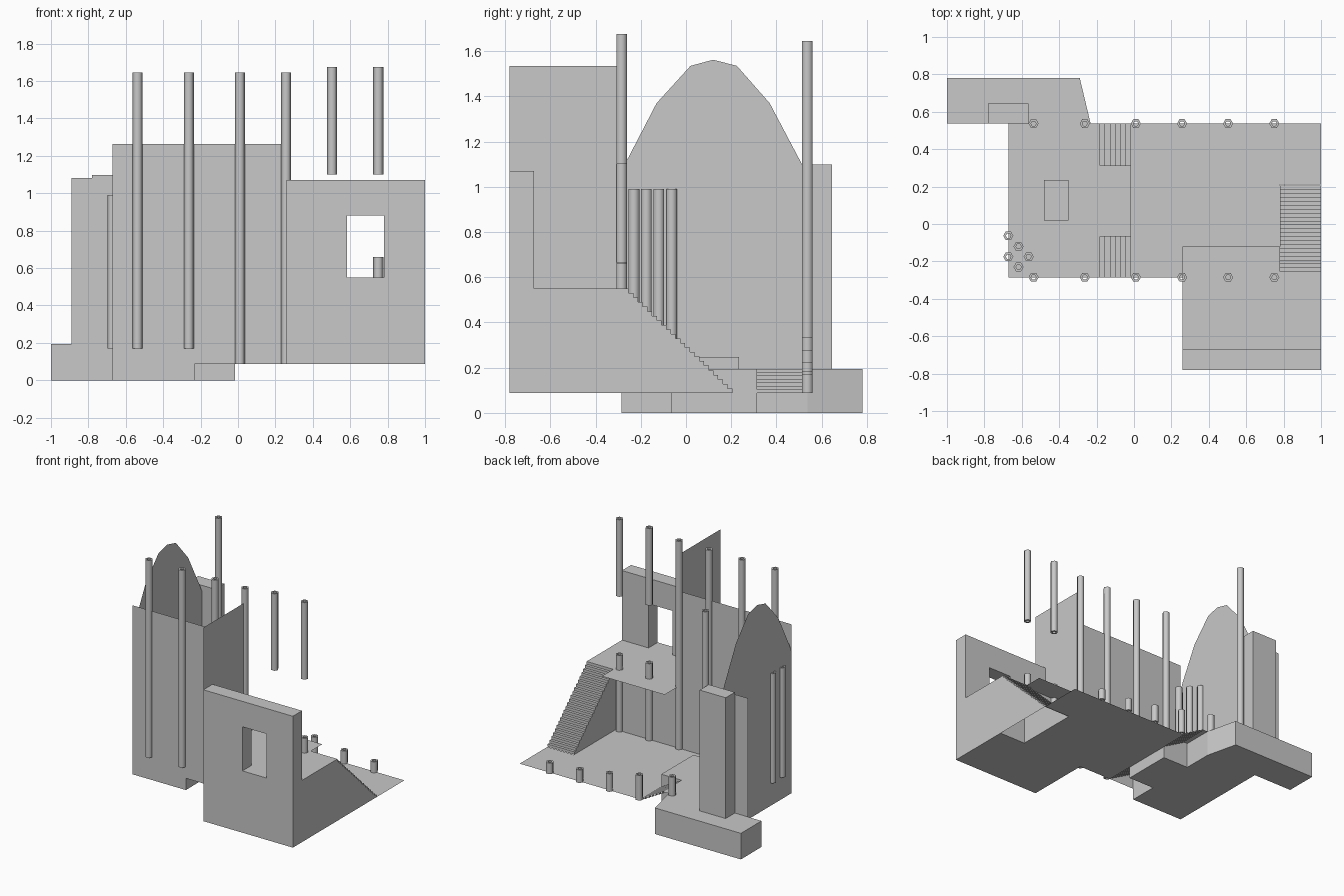
import bpy, bmesh, math
from mathutils import Vector

if "Cube" in bpy.data.objects:
    bpy.data.objects.remove(bpy.data.objects["Cube"])

stone = bpy.data.materials.new("plain_grey")
stone.diffuse_color = (0.58, 0.58, 0.58, 1)
stone.use_nodes = True
stone.node_tree.nodes["Principled BSDF"].inputs["Base Color"].default_value = stone.diffuse_color


def finish(name, bm, solid=True):
    if solid:
        bmesh.ops.recalc_face_normals(bm, faces=bm.faces)
    mesh = bpy.data.meshes.new(name)
    bm.to_mesh(mesh)
    bm.free()
    mesh.materials.append(stone)
    ob = bpy.data.objects.new(name, mesh)
    bpy.context.collection.objects.link(ob)
    return ob


def place(axis, u, v, w):
    """Map a 2D profile point (u, v) at depth w along the given axis."""
    return {"x": (w, u, v), "y": (u, w, v), "z": (u, v, w)}[axis]


def sheet(name, axis, w, pts):
    bm = bmesh.new()
    bm.faces.new([bm.verts.new(place(axis, u, v, w)) for u, v in pts])
    return finish(name, bm, False)


def prism(name, axis, w0, w1, pts):
    bm = bmesh.new()
    face = bm.faces.new([bm.verts.new(place(axis, u, v, w0)) for u, v in pts])
    new = bmesh.ops.extrude_face_region(bm, geom=[face], use_keep_orig=True)["geom"]
    move = Vector(place(axis, 0, 0, w1 - w0))
    bmesh.ops.translate(bm, vec=move, verts=[g for g in new if isinstance(g, bmesh.types.BMVert)])
    return finish(name, bm)


def rect(a, b, c, d):
    return [(a, c), (b, c), (b, d), (a, d)]


def stair(name, axis, w0, w1, start, end, z0, z1, n, extra=0.0):
    """Zigzag ribbon climbing from start to end."""
    pts = [(start, z0)]
    for i in range(n):
        z = z0 + (z1 - z0) * (i + 1) / n
        pts += [(start + (end - start) * i / n, z), (start + (end - start) * (i + 1) / n, z)]
    pts[-1] = (end + extra, z1)
    bm = bmesh.new()
    rows = [[bm.verts.new(place(axis, u, v, w)) for w in (w0, w1)] for u, v in pts]
    for a, b in zip(rows, rows[1:]):
        bm.faces.new((a[0], a[1], b[1], b[0]))
    ob = finish(name, bm, False)
    return ob, pts


def column(name, x, y, z0, z1, r=0.027, inner=0.014):
    """Hollow six-sided column."""
    bm = bmesh.new()
    rings = []
    for rad, z in ((r, z0), (r, z1), (inner, z1), (inner, z0)):
        rings.append([bm.verts.new((x + rad * math.cos(i * math.pi / 3),
                                    y + rad * math.sin(i * math.pi / 3), z)) for i in range(6)])
    for a, b in zip(rings, rings[1:] + rings[:1]):
        for i in range(6):
            j = (i + 1) % 6
            bm.faces.new((a[i], a[j], b[j], b[i]))
    ob = finish(name, bm)
    bpy.context.view_layer.objects.active = ob
    ob.select_set(True)
    bpy.ops.object.shade_smooth_by_angle(angle=math.radians(65))
    ob.select_set(False)


F, B = -0.285, 0.537       # front and back lines of the hall
LOW, STAGE, TOP = 0.088, 0.195, 0.55

# Stage with two stair notches and the rear side wing
prism("stage", "z", 0, STAGE, [
    (-0.672, F), (-0.232, F), (-0.232, -0.067), (-0.015, -0.067), (-0.015, 0.313),
    (-0.232, 0.313), (-0.232, B), (-0.29, 0.78), (-1, 0.78), (-1, B), (-0.672, B)])
prism("altar_block", "z", STAGE, 0.247, rect(-0.48, -0.35, 0.02, 0.235))

# Main floor, left open under the long stair
sheet("main_floor", "z", LOW, [(-0.015, F), (0.78, F), (0.78, 0.21), (1, 0.21), (1, B), (-0.015, B)])

# Short stairs up to the stage
stair("stage_stair_front", "y", F, -0.067, -0.015, -0.21, LOW, STAGE, 7, -0.022)
stair("stage_stair_back", "y", 0.313, B, -0.015, -0.21, LOW, STAGE, 7, -0.022)

# Terrace, its parapet with window, and the balcony
prism("terrace", "z", LOW, TOP, rect(0.26, 1, -0.78, F))
prism("window_parapet", "y", -0.78, -0.672, [
    (0.26, TOP), (0.583, TOP), (0.583, 0.88), (0.78, 0.88), (0.78, TOP),
    (1, TOP), (1, 1.07), (0.26, 1.07)])
sheet("balcony", "z", TOP, rect(0.26, 0.78, F, -0.12))

# Long stair with both side walls
_, zigzag = stair("long_stair", "x", 0.78, 1, 0.205, -0.275, LOW, TOP, 23, -0.01)
for side, x in (("inner", 0.78), ("outer", 1.0)):
    sheet("long_stair_side_" + side, "x", x, zigzag + [(F, LOW)])

# Thin walls
sheet("front_wall", "y", F, [(-0.672, STAGE), (-0.232, STAGE), (-0.232, LOW),
                             (0.26, LOW), (0.26, 1.263), (-0.672, 1.263)])
sheet("terrace_side_wall", "x", 0.26, [(-0.672, TOP), (F, TOP), (F, 1.535),
                                       (-0.78, 1.535), (-0.78, 1.07), (-0.672, 1.07)])
sheet("arched_end_wall", "x", -0.672, [
    (F, STAGE), (B, STAGE), (B, 1.05), (0.51, 1.105), (0.37, 1.37), (0.225, 1.535),
    (0.12, 1.562), (0.02, 1.535), (-0.13, 1.37), (-0.265, 1.11), (F, 1.06)])
sheet("wing_screen", "y", B, rect(-0.89, -0.672, STAGE, 1.082))
prism("wing_tower", "z", STAGE, 1.098, rect(-0.78, -0.565, B, 0.645))

# Front row of columns; the two on the balcony are broken
for x, z0, z1 in ((-0.537, 0.17, 1.645), (-0.263, 0.17, 1.645), (0.01, LOW, 1.645),
                  (0.257, LOW, 1.645), (0.503, LOW, 0.665), (0.75, LOW, 0.66),
                  (0.503, 1.10, 1.675), (0.75, 1.10, 1.675)):
    column("front_column", x, F, z0, z1)

# Back row of broken columns, one whole
for x, z0, z1 in ((-0.537, 0.17, 1.645), (-0.263, 0.17, 0.335), (0.01, LOW, 0.275),
                  (0.257, LOW, 0.222), (0.503, LOW, 0.185), (0.75, LOW, 0.17)):
    column("back_column", x, B, z0, z1)

# Cluster of pipes at the end wall
for x, y in ((-0.672, -0.063), (-0.672, -0.175), (-0.617, -0.12), (-0.563, -0.175), (-0.617, -0.23)):
    column("organ_pipe", x, y, 0.17, 0.99)
